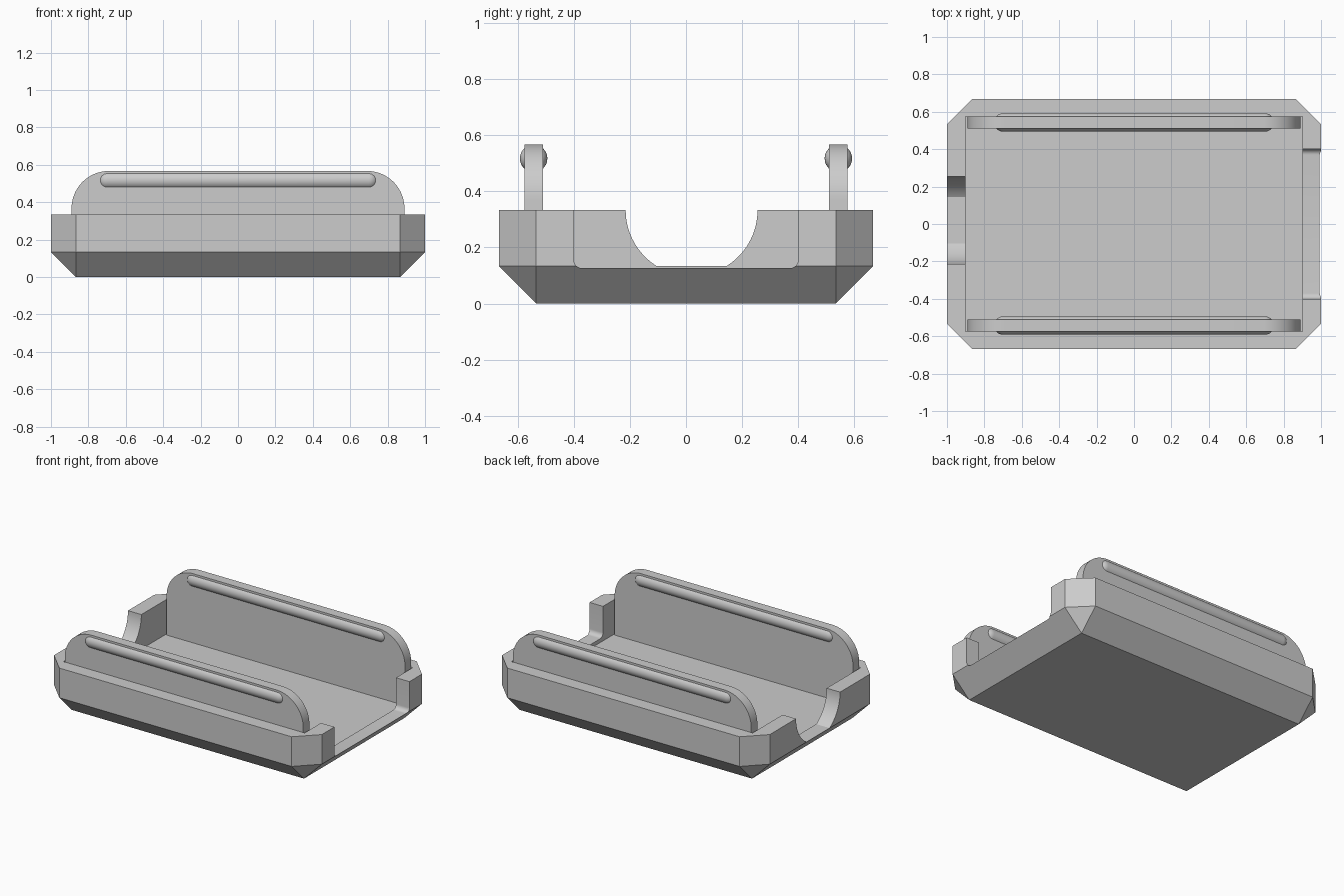
import bpy, bmesh
from math import sin, cos, pi, sqrt
from mathutils import Vector

if "Cube" in bpy.data.objects:
    bpy.data.objects.remove(bpy.data.objects["Cube"])

grey = bpy.data.materials.new("plain grey")
grey.use_nodes = True
grey.diffuse_color = (0.604, 0.604, 0.604, 1)
grey.node_tree.nodes["Principled BSDF"].inputs["Base Color"].default_value = grey.diffuse_color

HX, HY, TOP, FLOOR = 1.0, 0.667, 0.333, 0.1
CHAMFER = 0.133
PANEL_Y, PANEL_T = 0.543, 0.066


def make(name, bm):
    bmesh.ops.recalc_face_normals(bm, faces=bm.faces)
    mesh = bpy.data.meshes.new(name)
    bm.to_mesh(mesh)
    bm.free()
    mesh.materials.append(grey)
    ob = bpy.data.objects.new(name, mesh)
    bpy.context.collection.objects.link(ob)
    return ob


def activate(ob):
    bpy.ops.object.select_all(action="DESELECT")
    ob.select_set(True)
    bpy.context.view_layer.objects.active = ob


def smooth(ob):
    activate(ob)
    bpy.ops.object.shade_smooth_by_angle(angle=0.5)


def arc(cx, cy, r, start, end, n):
    return [(cx + r * cos(start + (end - start) * i / n),
             cy + r * sin(start + (end - start) * i / n)) for i in range(n + 1)]


def extrude(name, outline, place, sweep):
    """Extrude a 2D outline, mapped into space by place, along sweep."""
    bm = bmesh.new()
    face = bm.faces.new([bm.verts.new(place(a, b)) for a, b in outline])
    new = bmesh.ops.extrude_face_region(bm, geom=[face])["geom"]
    bmesh.ops.translate(bm, vec=Vector(sweep),
                        verts=[v for v in new if isinstance(v, bmesh.types.BMVert)])
    return make(name, bm)


def cut(ob, cutter):
    cutter.hide_render = True
    mod = ob.modifiers.new("cut", "BOOLEAN")
    mod.operation, mod.solver, mod.object = "DIFFERENCE", "EXACT", cutter
    activate(ob)
    bpy.ops.object.modifier_apply(modifier=mod.name)
    bpy.data.objects.remove(cutter)


# Tray body: cut corners and a chamfered underside
bm = bmesh.new()
ix, iy = HX - CHAMFER, HY - CHAMFER
for sx in (-1, 1):
    for sy in (-1, 1):
        bm.verts.new((sx * ix, sy * iy, 0))
        for z in (CHAMFER, TOP):
            bm.verts.new((sx * HX, sy * iy, z))
            bm.verts.new((sx * ix, sy * HY, z))
bmesh.ops.convex_hull(bm, input=bm.verts)
bmesh.ops.dissolve_limit(bm, angle_limit=0.01, verts=bm.verts, edges=bm.edges)
tray = make("tray", bm)

# Inner cavity, its floor a little below both end sills
cx, cy = 0.9, 0.575
cut(tray, extrude("cavity", [(-cx, -cy), (cx, -cy), (cx, cy), (-cx, cy)],
                  lambda a, b: (a, b, FLOOR), (0, 0, 1)))

# Wide opening with rounded lower corners in the left end
w, low, r = 0.4, 0.126, 0.03
opening = [(w, 0.5), (-w, 0.5)] + arc(-w + r, low + r, r, pi, 1.5 * pi, 8) \
    + arc(w - r, low + r, r, 1.5 * pi, 2 * pi, 8)
cut(tray, extrude("opening", opening, lambda a, b: (cx - 0.1, a, b), (0.4, 0, 0)))

# Round notch with a flat sill in the right end
r, mid, sill = 0.235, 0.02, 0.133
half = sqrt(r * r - (TOP - sill) ** 2)
curve = [p for p in arc(mid, TOP, r, pi, 2 * pi, 48) if p[1] > sill + 0.002]
notch = [(mid + r, 0.5), (mid - r, 0.5)]
notch += [p for p in curve if p[0] < mid] + [(mid - half, sill), (mid + half, sill)]
notch += [p for p in curve if p[0] > mid]
cut(tray, extrude("notch", notch, lambda a, b: (-1.2, a, b), (0.4, 0, 0)))
smooth(tray)

# Side panels with rounded top corners, each carrying a round-ended grip rod
px, top, r = 0.89, 0.567, 0.2
outline = [(-px, FLOOR - 0.01), (px, FLOOR - 0.01)] \
    + arc(px - r, top - r, r, 0, pi / 2, 20) + arc(r - px, top - r, r, pi / 2, pi, 20)
rod_r, rod_x, rod_z = 0.049, 0.7, 0.517
for label, s in (("front", -1), ("back", 1)):
    y = s * PANEL_Y
    smooth(extrude(label + "_panel", outline,
                   lambda a, b: (a, y - PANEL_T / 2, b), (0, PANEL_T, 0)))
    bm = bmesh.new()
    bmesh.ops.create_uvsphere(bm, u_segments=32, v_segments=16, radius=rod_r)
    # Split the sphere at its middle and stretch it into a capsule
    ring = [e for e in bm.edges if all(abs(v.co.z) < 1e-5 for v in e.verts)]
    bmesh.ops.split_edges(bm, edges=ring)
    for f in bm.faces:
        f.tag = f.calc_center_median().z > 0
    for v in bm.verts:
        v.co.z += rod_x if v.link_faces[0].tag else -rod_x
    bmesh.ops.bridge_loops(bm, edges=[e for e in bm.edges if e.is_boundary])
    for v in bm.verts:
        v.co = (v.co.z, y + v.co.y, rod_z + v.co.x)
    smooth(make(label + "_grip_rod", bm))
